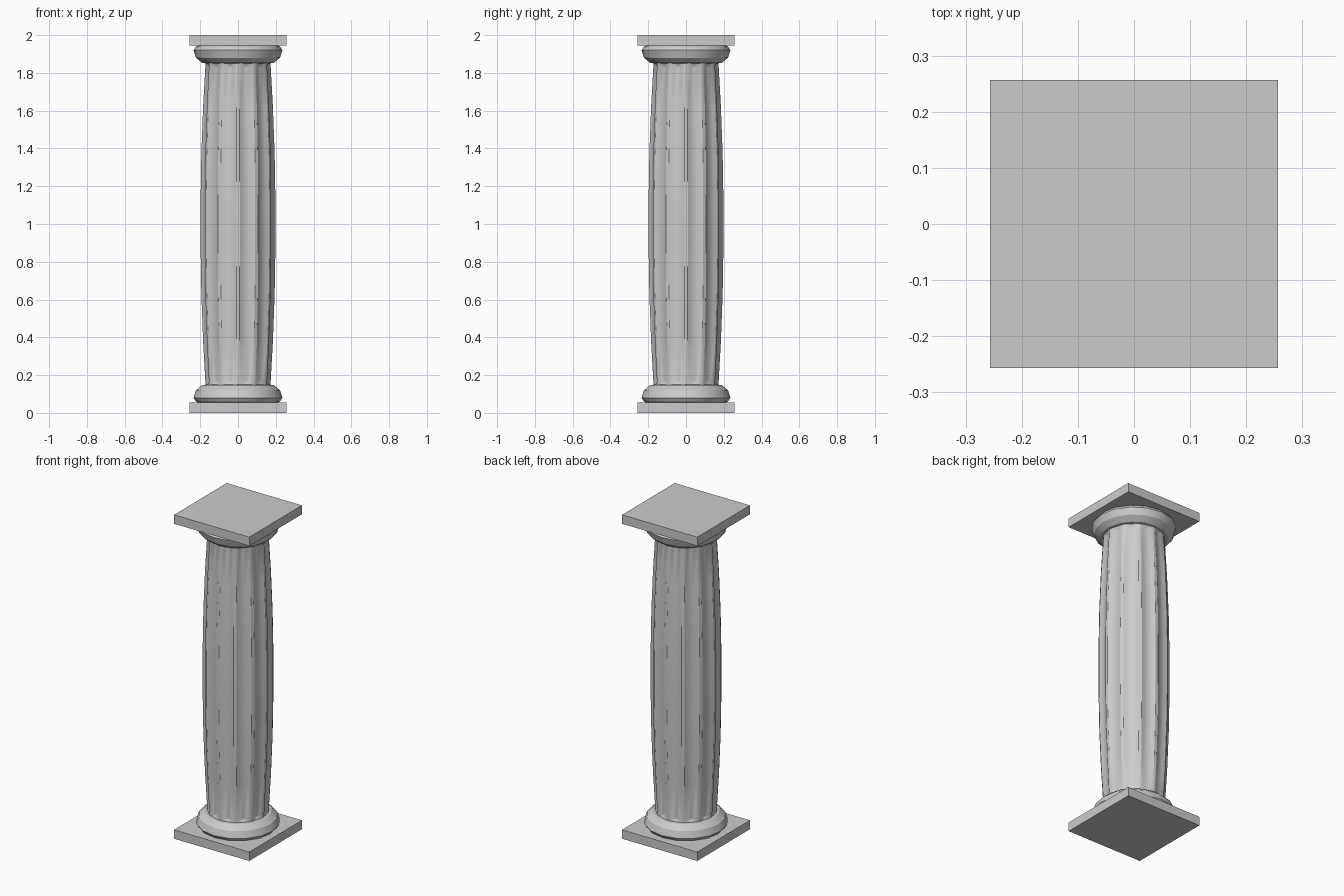
import bpy, bmesh
from math import sin, cos, pi

if "Cube" in bpy.data.objects:
    bpy.data.objects.remove(bpy.data.objects["Cube"])


def make_mesh(name, rings):
    # Skin a stack of closed point rings and cap both ends
    bm = bmesh.new()
    rows = [[bm.verts.new(p) for p in ring] for ring in rings]
    n = len(rows[0])
    for a, b in zip(rows, rows[1:]):
        for i in range(n):
            j = (i + 1) % n
            bm.faces.new((a[i], a[j], b[j], b[i]))
    bm.faces.new(rows[0][::-1])
    bm.faces.new(rows[-1])
    mesh = bpy.data.meshes.new(name)
    bm.to_mesh(mesh)
    bm.free()
    ob = bpy.data.objects.new(name, mesh)
    bpy.context.collection.objects.link(ob)
    ob.select_set(True)
    return ob


def circle(r, z, n):
    return [(r * cos(2 * pi * i / n), r * sin(2 * pi * i / n), z) for i in range(n)]


def slab(name, z, h):
    bpy.ops.mesh.primitive_cube_add(size=1, location=(0, 0, z))
    ob = bpy.context.object
    ob.name = name
    ob.scale = (0.514, 0.514, h)


# Square plinth and abacus
slab("plinth", 0.0275, 0.055)
slab("abacus", 1.9725, 0.055)

# Rounded collars, mirrored top and bottom
collar = [(0.21, 0.055), (0.222, 0.06), (0.236, 0.08), (0.222, 0.12), (0.19, 0.147), (0.165, 0.15)]
base = make_mesh("base_collar", [circle(r, z, 16) for r, z in collar])
top = make_mesh("top_collar", [circle(r, 2 - z, 16) for r, z in reversed(collar)])

# Fluted shaft with a swelling profile
FLUTES = 12
DEPTH = [0, 0, 0.055, 0.075, 0.055]
ANGLE = [-0.09, 0.09, 0.28, 0.5, 0.72]


def flute_ring(r, z, depth):
    ring = []
    for k in range(FLUTES):
        for a, d in zip(ANGLE, DEPTH):
            t = (k + a) * 2 * pi / FLUTES
            rr = r * (1 - d * depth)
            ring.append((rr * cos(t), rr * sin(t), z))
    return ring


half = [(0.172, 0.145, 0.0), (0.173, 0.165, 1.0), (0.185, 0.38, 1.0), (0.194, 0.62, 1.0), (0.198, 0.85, 1.0)]
levels = half + [(r, 2 - z, d) for r, z, d in reversed(half)]
shaft = make_mesh("fluted_shaft", [flute_ring(*l) for l in levels])

# Soft shading with crisp flute edges
bpy.ops.object.select_all(action='DESELECT')
for ob in (base, top, shaft):
    ob.select_set(True)
bpy.context.view_layer.objects.active = shaft
bpy.ops.object.shade_smooth_by_angle(angle=0.5)
